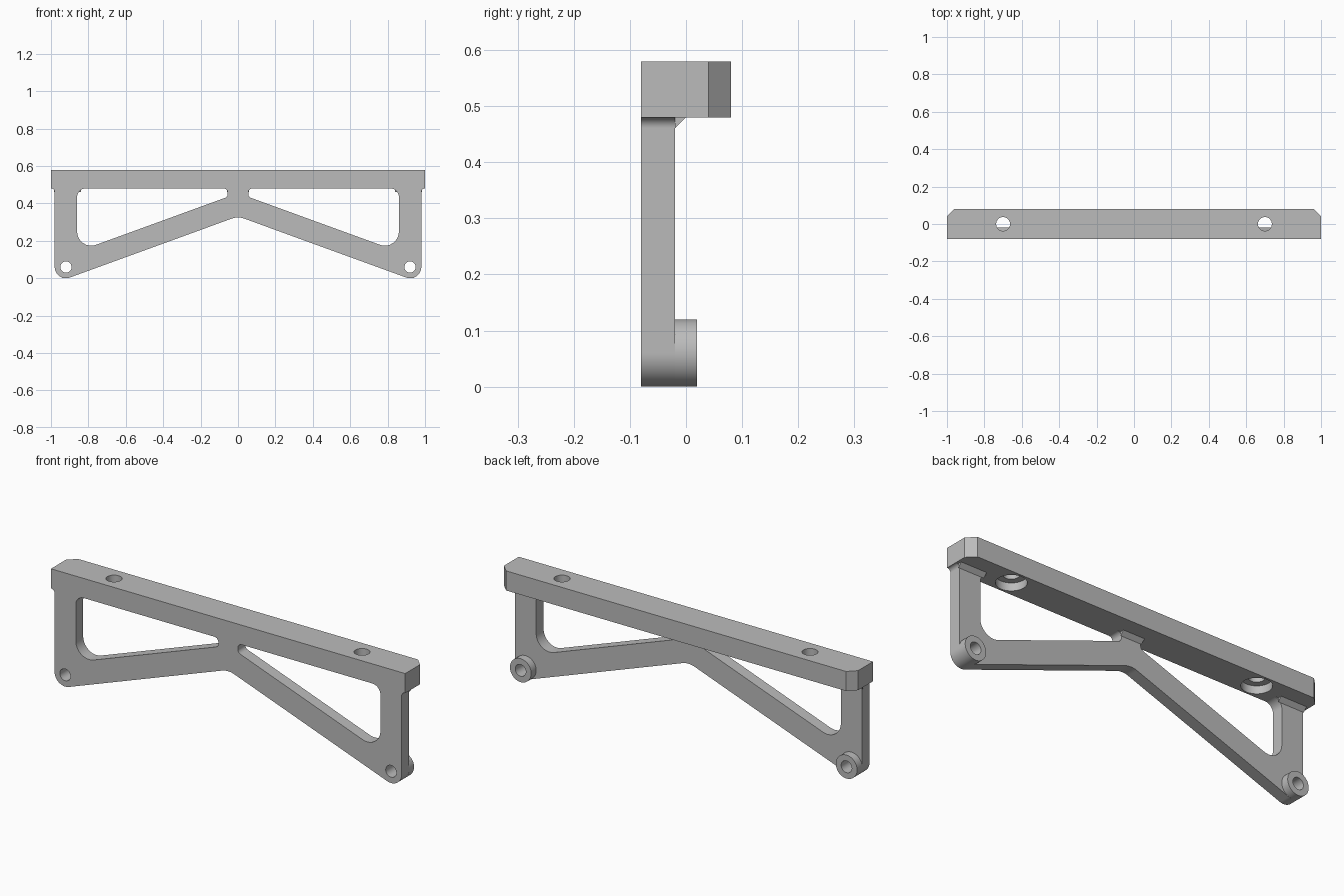
import bpy, bmesh, math
from mathutils import Vector

if "Cube" in bpy.data.objects:
    bpy.data.objects.remove(bpy.data.objects["Cube"])

grey = bpy.data.materials.new("grey")
grey.use_nodes = True
COLOUR = (0.5, 0.5, 0.5, 1)
grey.diffuse_color = COLOUR
grey.node_tree.nodes["Principled BSDF"].inputs["Base Color"].default_value = COLOUR


def rounded(corners, steps=12):
    """Outline from (u, v, radius) corners, each rounded by its radius."""
    out = []
    for i, (u, v, r) in enumerate(corners):
        p = Vector((u, v))
        if r == 0:
            out.append(p)
            continue
        a = (Vector(corners[i - 1][:2]) - p).normalized()
        b = (Vector(corners[(i + 1) % len(corners)][:2]) - p).normalized()
        half = math.acos(a.dot(b)) / 2
        centre = p + (a + b).normalized() * r / math.sin(half)
        reach = r / math.tan(half)
        start, end = p + a * reach - centre, p + b * reach - centre
        for s in range(steps + 1):
            out.append(centre + start.lerp(end, s / steps).normalized() * r)
    return out


def circle(u, v, r, n=48):
    return [(u + r * math.cos(k * math.tau / n), v + r * math.sin(k * math.tau / n))
            for k in range(n)]


def prism(name, outline, axis, low, high):
    """Extrude an outline along axis 0, 1 or 2 between two positions."""
    bm = bmesh.new()
    rings = []
    for d in (low, high):
        ring = []
        for p in outline:
            co = list(p)
            co.insert(axis, d)
            ring.append(bm.verts.new(co))
        rings.append(ring)
        bm.faces.new(ring)
    n = len(outline)
    for i in range(n):
        j = (i + 1) % n
        bm.faces.new((rings[0][i], rings[0][j], rings[1][j], rings[1][i]))
    bmesh.ops.recalc_face_normals(bm, faces=bm.faces)
    mesh = bpy.data.meshes.new(name)
    bm.to_mesh(mesh)
    bm.free()
    mesh.materials.append(grey)
    obj = bpy.data.objects.new(name, mesh)
    bpy.context.collection.objects.link(obj)
    return obj


def select(obj):
    bpy.ops.object.select_all(action='DESELECT')
    obj.select_set(True)
    bpy.context.view_layer.objects.active = obj


def cut(obj, cutter):
    mod = obj.modifiers.new("cut", 'BOOLEAN')
    mod.operation = 'DIFFERENCE'
    mod.solver = 'EXACT'
    mod.object = cutter
    select(obj)
    bpy.ops.object.modifier_apply(modifier=mod.name)
    bpy.data.objects.remove(cutter)


FRONT, PLATE_BACK, BAR_LOW = -0.08, -0.02, 0.48
SLOPE = math.tan(math.radians(20))

# Top bar with chamfered rear corners
bar = prism("top_bar", [(-1, FRONT), (1, FRONT), (1, 0.04), (0.96, 0.08),
                        (-0.96, 0.08), (-1, 0.04)], 2, BAR_LOW, 0.58)

# Front plate: two columns and two sloping struts
half = [(1, BAR_LOW, 0), (0.98, BAR_LOW, 0.019), (0.98, 0.331 - 0.98 * SLOPE, 0.06)]
outline = half + [(0, 0.331, 0.1)] + [(-x, z, r) for x, z, r in reversed(half)]
plate = prism("front_plate", rounded(outline), 1, FRONT, PLATE_BACK)

parts = [bar, plate]
for side, word in ((1, "left"), (-1, "right")):
    # Window, overshooting the plate so the bar underside closes it
    window = [(0.055, BAR_LOW, 0.022), (0.86, BAR_LOW, 0.045),
              (0.86, 0.455 - 0.86 * SLOPE, 0.075), (0.055, 0.455 - 0.055 * SLOPE, 0.022)]
    window = [(side * x, z, r) for x, z, r in window]
    cut(plate, prism("window_cutter", rounded(window), 1, -0.2, 0.1))

    # Mounting boss behind each foot, bored through
    boss = prism(word + "_boss", circle(side * 0.92, 0.06, 0.06), 1, PLATE_BACK, 0.02)
    for part in (plate, boss):
        cut(part, prism("bore_cutter", circle(side * 0.92, 0.06, 0.03), 1, -0.2, 0.2))

    # Counterbored screw hole in the bar
    cut(bar, prism("hole_cutter", circle(side * 0.7, 0, 0.037), 2, 0.4, 0.7))
    cut(bar, prism("counterbore_cutter", circle(side * 0.7, 0, 0.07), 2, 0.4, 0.52))
    parts.append(boss)

# Sloped gussets between plate and bar underside
WEDGE = [(PLATE_BACK, 0.46), (0, BAR_LOW), (PLATE_BACK, BAR_LOW)]
for name, x0, x1 in (("left_gusset", 0.84, 0.985), ("right_gusset", -0.985, -0.84),
                     ("centre_gusset", -0.06, 0.06)):
    parts.append(prism(name, WEDGE, 0, x0, x1))

for part in parts:
    select(part)
    bpy.ops.object.shade_smooth_by_angle(angle=math.radians(30))
